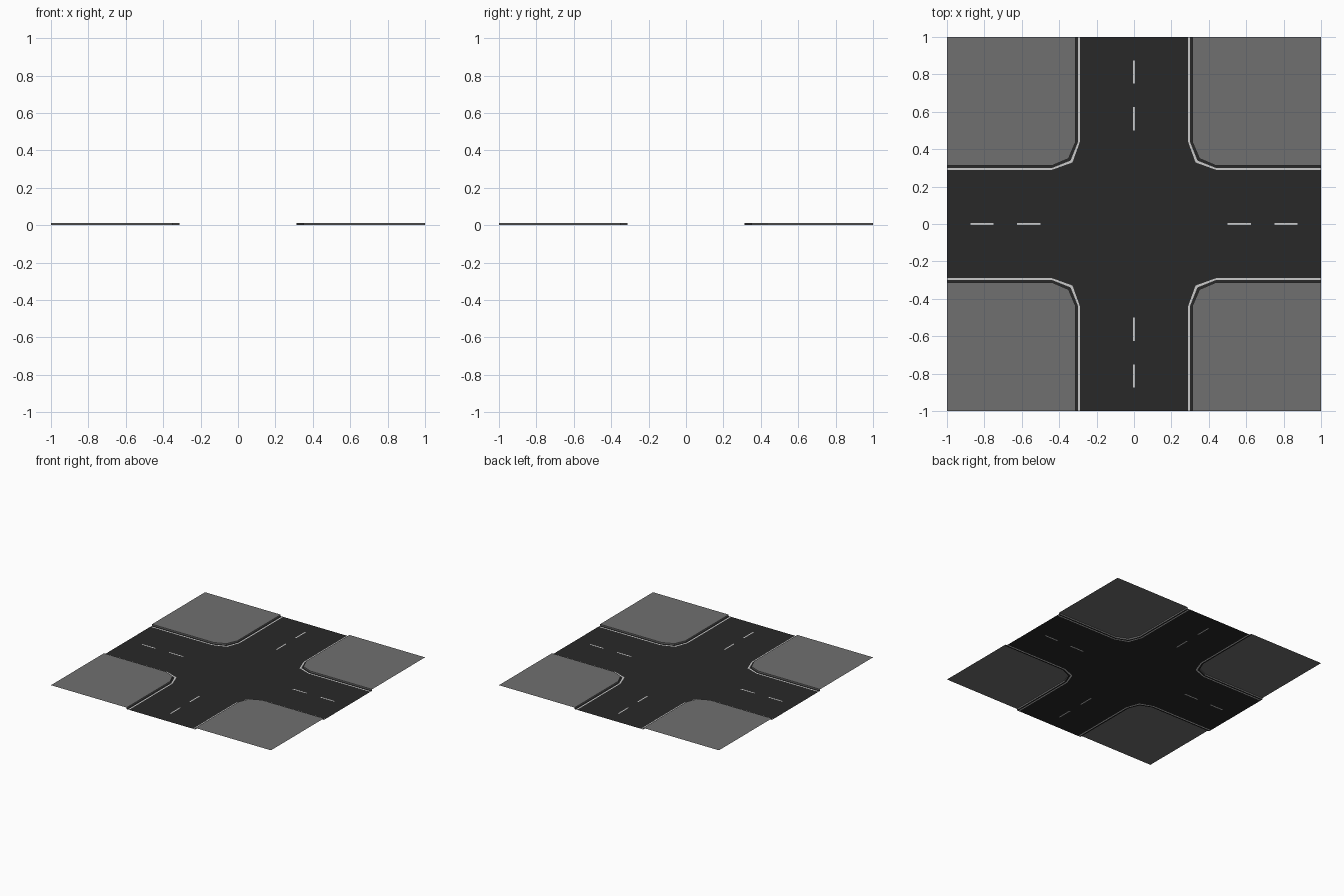
import bpy, bmesh, math
from mathutils import Matrix, Vector

if "Cube" in bpy.data.objects:
    bpy.data.objects.remove(bpy.data.objects["Cube"])

W = 0.005      # half width of the centre line strip
H = 0.0125     # kerb height
BEND = 0.4375  # where the rounded corner starts


def material(name, v):
    m = bpy.data.materials.new(name)
    m.diffuse_color = (v, v, v, 1)
    m.use_nodes = True
    m.node_tree.nodes["Principled BSDF"].inputs["Base Color"].default_value = m.diffuse_color
    return m


ASPHALT = material("asphalt", 0.022)
PAINT = material("paint", 0.7)
PAVING = material("paving", 0.162)


def build(name, polys, mat):
    """Repeat the polygons around the four quarters."""
    bm = bmesh.new()
    for q in range(4):
        rot = Matrix.Rotation(q * math.pi / 2, 3, 'Z')
        for poly in polys:
            bm.faces.new([bm.verts.new(rot @ Vector(p)) for p in poly])
    bmesh.ops.remove_doubles(bm, verts=bm.verts, dist=1e-5)
    me = bpy.data.meshes.new(name)
    bm.to_mesh(me)
    bm.free()
    me.materials.append(mat)
    bpy.context.collection.objects.link(bpy.data.objects.new(name, me))


def corner(edge, mid, z=0.0):
    """Path around one corner of the crossing."""
    return [(1, edge, z), (BEND, edge, z), (mid, mid, z), (edge, BEND, z), (edge, 1, z)]


def band(a, b):
    """Quads between two corner paths, b lying outside or above a."""
    return [[a[i + 1], a[i], b[i], b[i + 1]] for i in range(4)]


def strip(x0, x1):
    return [(x0, -W, 0), (x1, -W, 0), (x1, W, 0), (x0, W, 0)]


centre = corner(W, W)
line_in = corner(0.29, 0.329)
line_out = corner(0.30, 0.339)
kerb_low = corner(0.3125, 0.35)
kerb_top = corner(0.3125, 0.35, H)

# Road surface, leaving openings for the painted lines
hub = [(0, 0, 0), (W, 0, 0), (W, W, 0), (0, W, 0)]
arm = [strip(W, 0.5), strip(0.625, 0.75), strip(0.875, 1)]
build("road", [hub] + arm + band(centre, line_in) + band(line_out, kerb_low), ASPHALT)

# Painted markings
build("edge_lines", band(line_in, line_out), PAINT)
build("centre_dashes", [strip(0.5, 0.625), strip(0.75, 0.875)], PAINT)

# Kerb faces look towards the road
build("kerbs", band(kerb_low, kerb_top), PAVING)

# Raised pavements
build("pavements", [kerb_top[::-1] + [(1, 1, H)]], PAVING)
